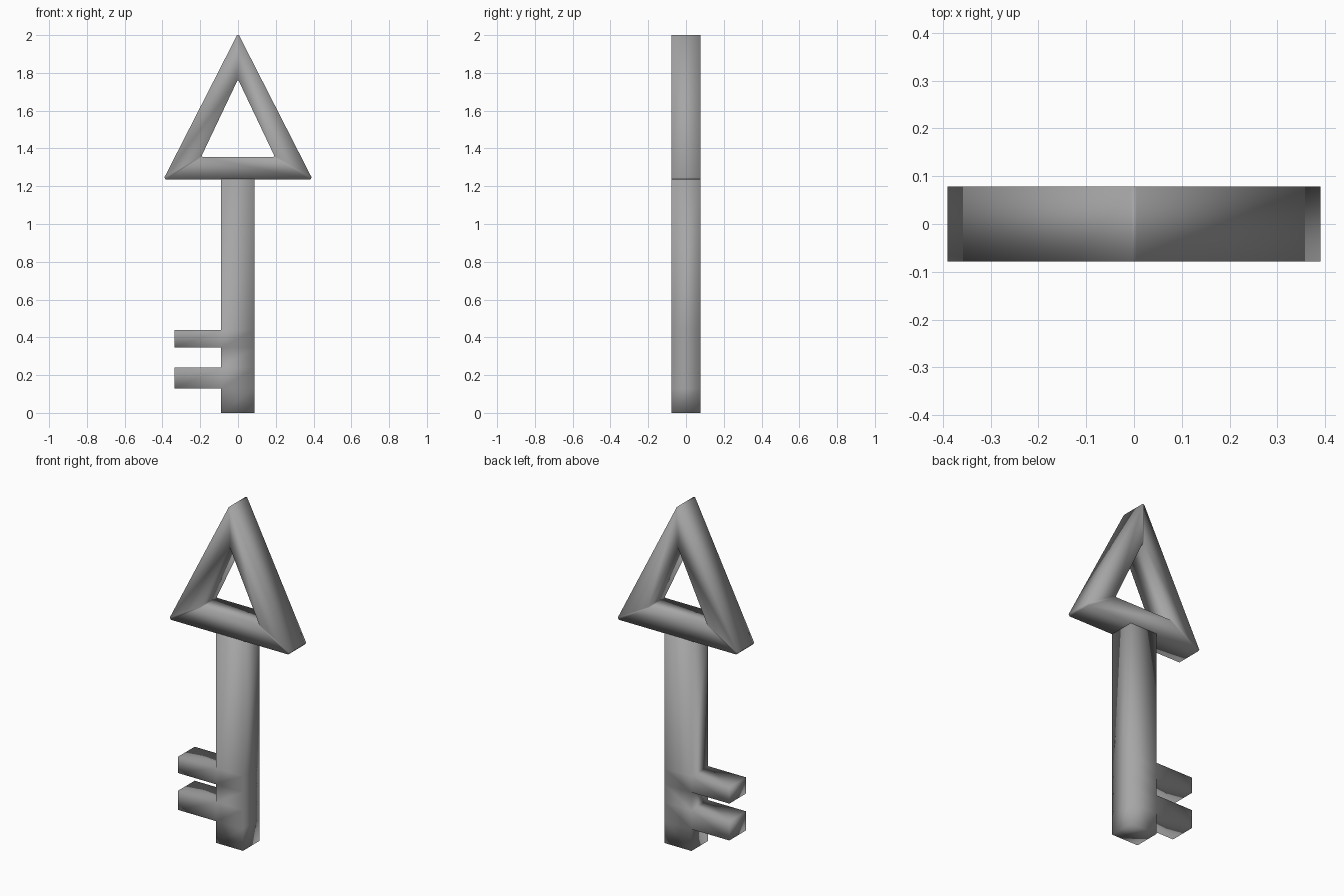
import bpy
import bmesh

if "Cube" in bpy.data.objects:
    bpy.data.objects.remove(bpy.data.objects["Cube"], do_unlink=True)

HALF_DEPTH = 0.078

metal = bpy.data.materials.new("grey metal")
metal.use_nodes = True
GREY = (0.38, 0.38, 0.38, 1.0)
metal.diffuse_color = GREY
metal.node_tree.nodes["Principled BSDF"].inputs["Base Color"].default_value = GREY


def slab(name, quads):
    """Extrude a patch of (x, z) quads through the depth of the key."""
    bm = bmesh.new()
    for quad in quads:
        bm.faces.new([bm.verts.new((x, -HALF_DEPTH, z)) for x, z in quad])
    bmesh.ops.remove_doubles(bm, verts=bm.verts[:], dist=0.0005)
    out = bmesh.ops.extrude_face_region(bm, geom=bm.faces[:], use_keep_orig=True)
    back = [v for v in out["geom"] if isinstance(v, bmesh.types.BMVert)]
    bmesh.ops.translate(bm, verts=back, vec=(0, 2 * HALF_DEPTH, 0))
    bmesh.ops.recalc_face_normals(bm, faces=bm.faces[:])
    mesh = bpy.data.meshes.new(name)
    bm.to_mesh(mesh)
    bm.free()
    mesh.shade_smooth()
    mesh.materials.append(metal)
    obj = bpy.data.objects.new(name, mesh)
    bpy.context.collection.objects.link(obj)
    return obj


def rect(x0, x1, z0, z1):
    return [(x0, z0), (x1, z0), (x1, z1), (x0, z1)]


# Shaft with two teeth, one continuous surface
left, right, tooth_tip = -0.09, 0.087, -0.337
levels = [0.0, 0.128, 0.24, 0.345, 0.44, 1.237]
quads = []
for row, (z0, z1) in enumerate(zip(levels, levels[1:])):
    quads.append(rect(left, right, z0, z1))
    if row in (1, 3):
        quads.append(rect(tooth_tip, left, z0, z1))
slab("shaft_and_teeth", quads)

# Triangular handle ring with narrow blunted corners
outer_half = [(0.005, 2.0), (0.39, 1.246), (0.382, 1.235)]
inner_half = [(0.003, 1.76), (0.192, 1.362), (0.188, 1.356)]


def mirrored(half):
    return half + [(-x, z) for x, z in reversed(half)]


outer, inner = mirrored(outer_half), mirrored(inner_half)
count = len(outer)
ring = [[outer[i], outer[(i + 1) % count], inner[(i + 1) % count], inner[i]]
        for i in range(count)]
slab("triangle_handle", ring)
